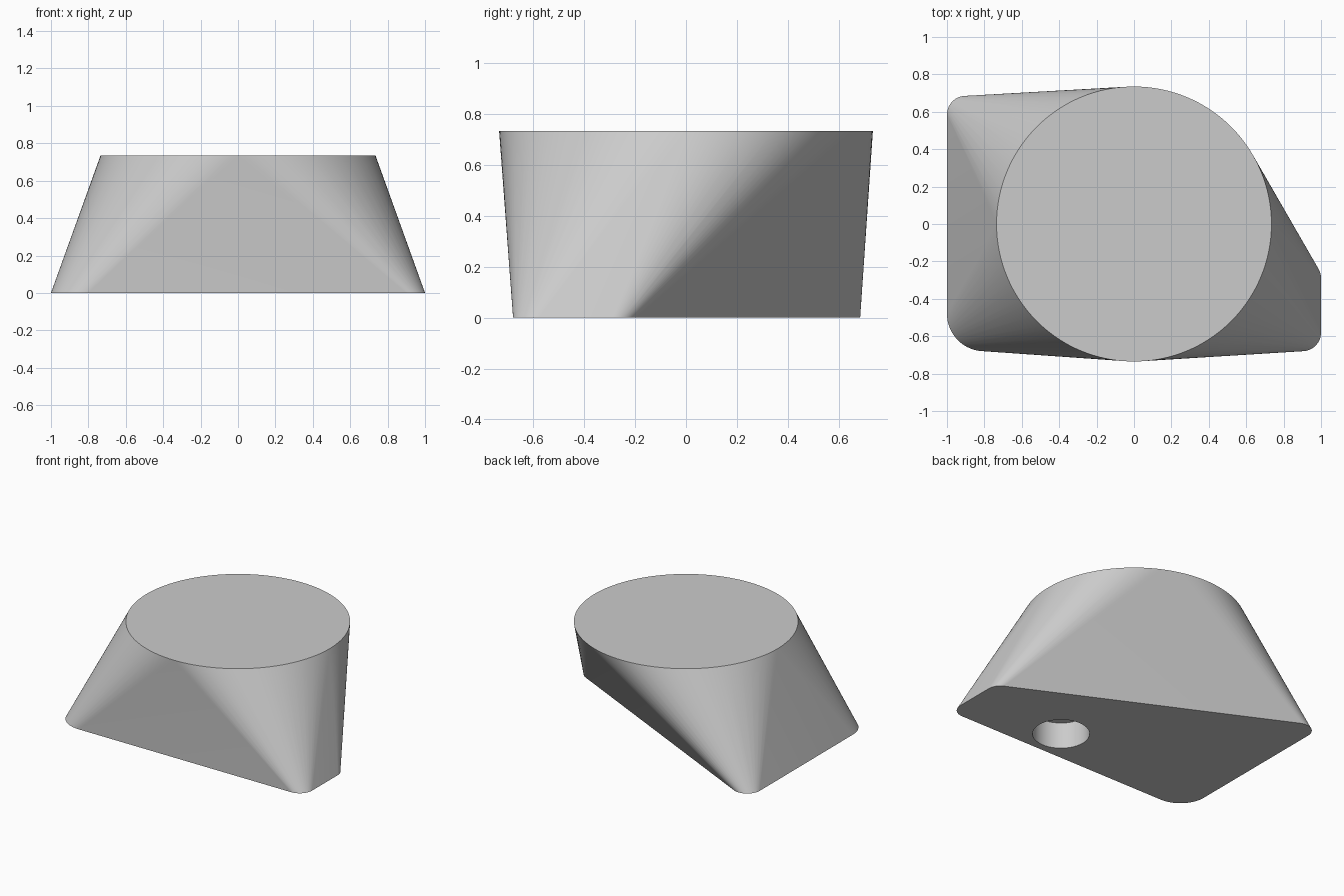
import bpy
import bmesh
import math
from mathutils import Vector

cube = bpy.data.objects.get("Cube")
if cube:
    bpy.data.objects.remove(cube, do_unlink=True)

HEIGHT, TOP_RADIUS = 0.735, 0.735
HOLE_CENTRE, HOLE_RADIUS, HOLE_DEPTH = (0.255, -0.44), 0.187, 0.19

grey = bpy.data.materials.new("light_grey")
grey.use_nodes = True
grey.diffuse_color = (0.6, 0.6, 0.6, 1)
grey.node_tree.nodes["Principled BSDF"].inputs["Base Color"].default_value = (0.6, 0.6, 0.6, 1)


def arc(bm, centre, radius, z, start, end, steps):
    for i in range(steps + 1):
        a = start + (end - start) * i / steps
        bm.verts.new((centre[0] + radius * math.cos(a), centre[1] + radius * math.sin(a), z))


bm = bmesh.new()

# Round top
bmesh.ops.create_circle(bm, segments=128, radius=TOP_RADIUS)
for v in bm.verts:
    v.co.z = HEIGHT

# Base outline: four rounded corners, listed anticlockwise
corners = [((-0.8, -0.48), 0.2), ((0.9, -0.58), 0.1),
           ((0.9, -0.29), 0.1), ((-0.9, 0.585), 0.1)]
slant = Vector((1.8, -0.875))
back = math.atan2(slant.x, -slant.y)  # outward direction of the slanted back edge
turns = [-math.pi, -math.pi / 2, 0, back, math.pi]
for (centre, radius), start, end in zip(corners, turns, turns[1:]):
    arc(bm, centre, radius, 0, start, end, 20)

# Body: tangent skin between base outline and round top
hull = bmesh.ops.convex_hull(bm, input=bm.verts[:])
junk = [g for g in hull["geom_interior"] + hull["geom_unused"] if isinstance(g, bmesh.types.BMVert)]
bmesh.ops.delete(bm, geom=list(set(junk)), context="VERTS")

# Open the underside, then refill it around the round hole
bottom = [f for f in bm.faces if all(v.co.z < 1e-5 for v in f.verts)]
bmesh.ops.delete(bm, geom=bottom, context="FACES")
outline = [e for e in bm.edges if len(e.link_faces) == 1]
ring = bmesh.ops.create_circle(bm, segments=48, radius=HOLE_RADIUS)["verts"]
for v in ring:
    v.co.x += HOLE_CENTRE[0]
    v.co.y += HOLE_CENTRE[1]
rim = list({e for v in ring for e in v.link_edges})
bmesh.ops.triangle_fill(bm, use_beauty=True, edges=outline + rim, normal=(0, 0, -1))

# Blind hole wall and end
raised = bmesh.ops.extrude_edge_only(bm, edges=rim)["geom"]
for v in [g for g in raised if isinstance(g, bmesh.types.BMVert)]:
    v.co.z += HOLE_DEPTH
bmesh.ops.contextual_create(bm, geom=[g for g in raised if isinstance(g, bmesh.types.BMEdge)])

bmesh.ops.dissolve_limit(bm, angle_limit=math.radians(0.05), verts=bm.verts[:], edges=bm.edges[:])
bmesh.ops.recalc_face_normals(bm, faces=bm.faces[:])

mesh = bpy.data.meshes.new("tapered_body")
bm.to_mesh(mesh)
bm.free()
mesh.materials.append(grey)
body = bpy.data.objects.new("tapered_body", mesh)
bpy.context.collection.objects.link(body)

bpy.ops.object.select_all(action="DESELECT")
body.select_set(True)
bpy.context.view_layer.objects.active = body
bpy.ops.object.shade_smooth_by_angle(angle=math.radians(30))
